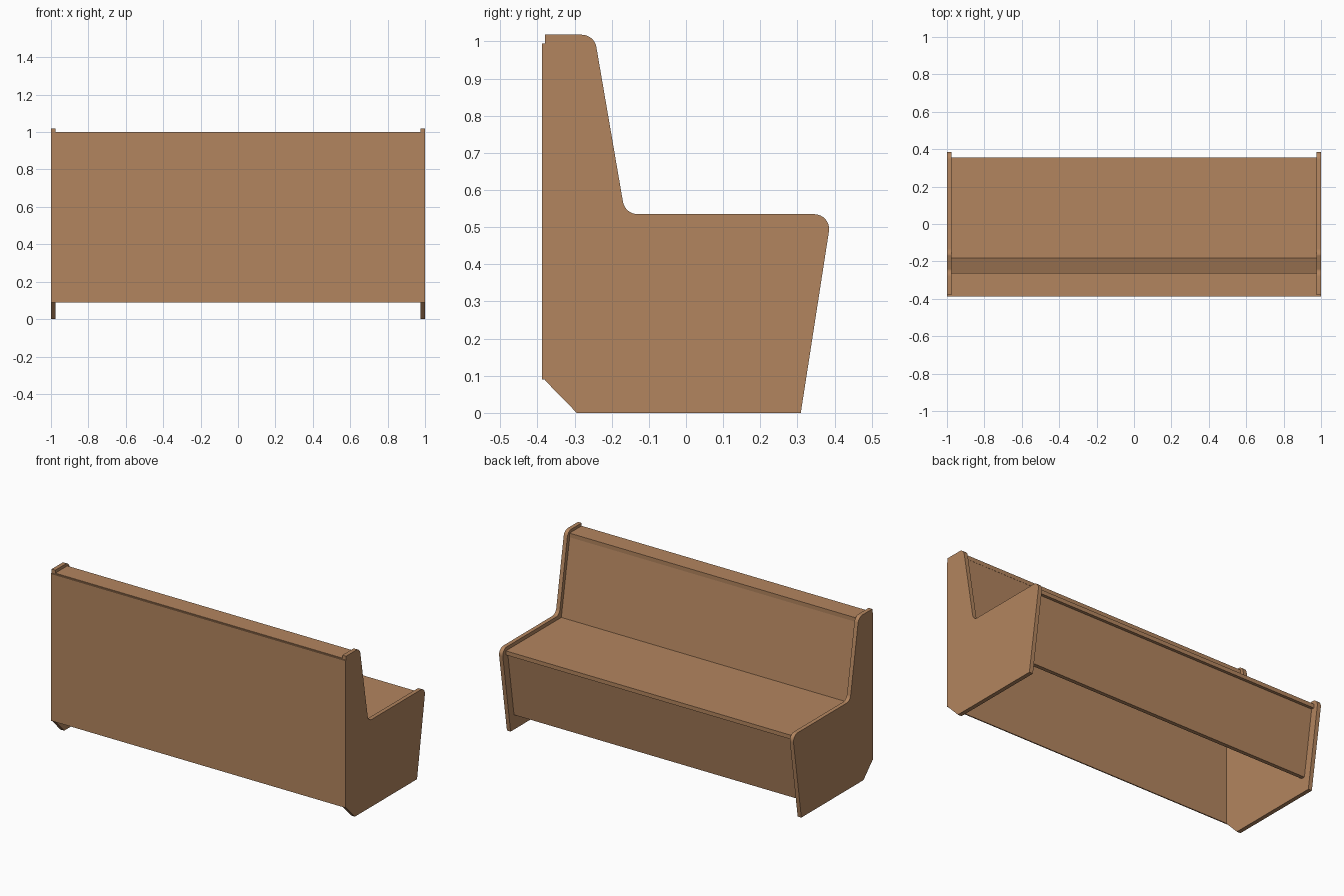
import bpy, bmesh, math
from mathutils import Vector

if "Cube" in bpy.data.objects:
    bpy.data.objects.remove(bpy.data.objects["Cube"])

wood = bpy.data.materials.new("warm brown wood")
wood.diffuse_color = (0.45, 0.235, 0.114, 1.0)
wood.use_nodes = True
wood.node_tree.nodes["Principled BSDF"].inputs["Base Color"].default_value = wood.diffuse_color


def fillet(prev, corner, nxt, r, n=8):
    """Points of a rounded corner in the YZ plane."""
    p, c, q = Vector(prev), Vector(corner), Vector(nxt)
    a, b = (p - c).normalized(), (q - c).normalized()
    half = a.angle(b) / 2
    centre = c + (a + b).normalized() * (r / math.sin(half))
    t = r / math.tan(half)
    u, v = c + a * t - centre, c + b * t - centre
    sweep = u.angle(v)
    pts = []
    for i in range(n + 1):
        k = i / n
        d = (u * math.sin((1 - k) * sweep) + v * math.sin(k * sweep)) / math.sin(sweep)
        pts.append(tuple(centre + d))
    return pts


def board(name, profile, x0, x1):
    """Extrude a YZ profile along X."""
    bm = bmesh.new()
    face = bm.faces.new([bm.verts.new((x0, y, z)) for y, z in profile])
    ext = bmesh.ops.extrude_face_region(bm, geom=[face])
    moved = [e for e in ext["geom"] if isinstance(e, bmesh.types.BMVert)]
    bmesh.ops.translate(bm, verts=moved, vec=(x1 - x0, 0, 0))
    bmesh.ops.recalc_face_normals(bm, faces=bm.faces)
    me = bpy.data.meshes.new(name)
    bm.to_mesh(me)
    bm.free()
    me.materials.append(wood)
    ob = bpy.data.objects.new(name, me)
    bpy.context.collection.objects.link(ob)
    return ob


def rect(y0, y1, z0, z1):
    return [(y0, z0), (y1, z0), (y1, z1), (y0, z1)]


# End panels: bench silhouette with rounded corners and a toe cut at the back
corners = [(-0.38, 0.088), (-0.38, 1.018), (-0.247, 1.018), (-0.164, 0.535),
           (0.392, 0.535), (0.309, 0.0), (-0.294, 0.0)]
outline = corners[:2]
for i in (2, 3, 4):
    outline += fillet(corners[i - 1], corners[i], corners[i + 1], 0.04)
outline += corners[5:]
T = 0.025
for name, x0 in (("left_end_panel", -1.0), ("right_end_panel", 1.0 - T)):
    ob = board(name, outline, x0, x0 + T)
    bpy.ops.object.select_all(action='DESELECT')
    ob.select_set(True)
    bpy.context.view_layer.objects.active = ob
    bpy.ops.object.shade_smooth_by_angle(angle=math.radians(25))

# Boards spanning between the end panels
X = 1.0 - T
board("seat", rect(-0.2, 0.355, 0.488, 0.513), -X, X)
board("top_cap", rect(-0.38, -0.263, 0.975, 1.0), -X, X)
board("backrest", [(-0.183, 0.513), (-0.264, 0.975), (-0.288, 0.975), (-0.207, 0.513)], -X, X)
board("front_panel", [(0.276, 0.09), (0.337, 0.488), (0.313, 0.488), (0.252, 0.09)], -X, X)

# Thin rear sheet covering the full width
board("back_panel", rect(-0.387, -0.38, 0.09, 0.994), -1.0, 1.0)
